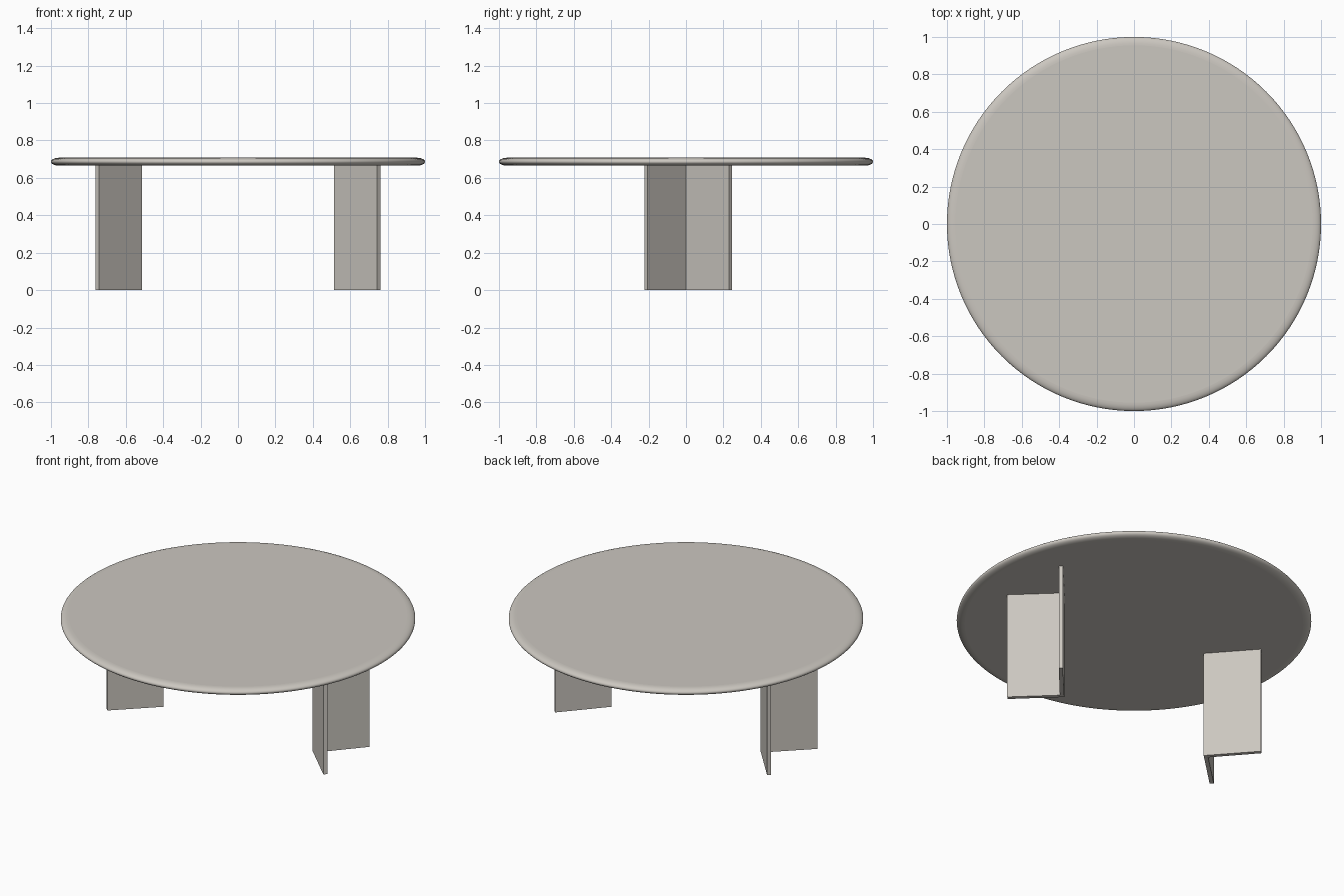
import bpy, bmesh, math

if "Cube" in bpy.data.objects:
    bpy.data.objects.remove(bpy.data.objects["Cube"])

stone = bpy.data.materials.new("warm_grey_stone")
stone.diffuse_color = (0.60, 0.57, 0.525, 1)
stone.use_nodes = True
stone.node_tree.nodes["Principled BSDF"].inputs["Base Color"].default_value = stone.diffuse_color

TOP_Z, LOW_Z = 0.708, 0.665


def make(name, bm):
    bmesh.ops.recalc_face_normals(bm, faces=bm.faces)
    me = bpy.data.meshes.new(name)
    bm.to_mesh(me)
    bm.free()
    me.materials.append(stone)
    ob = bpy.data.objects.new(name, me)
    bpy.context.collection.objects.link(ob)
    return ob


# Round table top: stacked rings following a half-ellipse rim
def table_top(segments=128, steps=14, rim=0.045):
    bm = bmesh.new()
    mid, half = (TOP_Z + LOW_Z) / 2, (TOP_Z - LOW_Z) / 2
    rings = []
    for i in range(steps + 1):
        a = -math.pi / 2 + math.pi * i / steps
        r, z = 1 - rim + rim * math.cos(a), mid + half * math.sin(a)
        rings.append([bm.verts.new((r * math.cos(t), r * math.sin(t), z))
                      for t in (2 * math.pi * k / segments for k in range(segments))])
    for lo, hi in zip(rings, rings[1:]):
        for k in range(segments):
            n = (k + 1) % segments
            f = bm.faces.new((lo[k], lo[n], hi[n], hi[k]))
            f.smooth = True
    bm.faces.new(rings[0][::-1])
    bm.faces.new(rings[-1])
    return make("table_top", bm)


# V-shaped leg: folded panel outline, open side facing outward
OUTLINE = [(0.513, 0), (0.743, -0.222), (0.761, -0.206),
           (0.546, 0), (0.746, 0.229), (0.730, 0.245)]


def leg(name, side):
    bm = bmesh.new()
    n = len(OUTLINE)
    lo = [bm.verts.new((side * x, y, 0)) for x, y in OUTLINE]
    hi = [bm.verts.new((side * x, y, LOW_Z + 0.005)) for x, y in OUTLINE]
    for k in range(n):
        m = (k + 1) % n
        bm.faces.new((lo[k], lo[m], hi[m], hi[k]))
    # caps split along the fold so each piece is convex
    for ring in (lo, hi):
        bm.faces.new(ring[:4])
        bm.faces.new([ring[0], ring[3], ring[4], ring[5]])
    return make(name, bm)


table_top()
leg("right_leg", 1)
leg("left_leg", -1)
